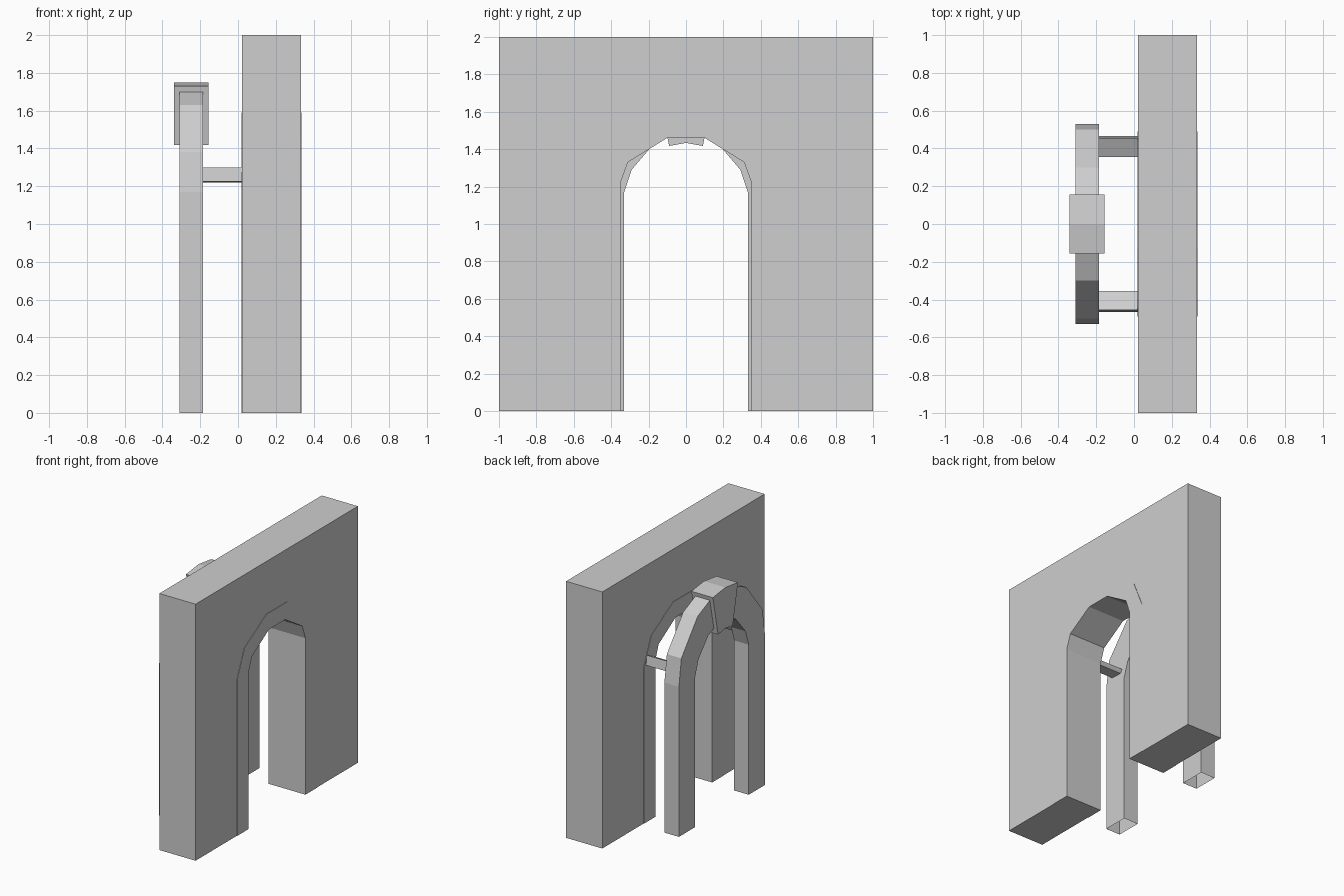
import bpy
import bmesh

cube = bpy.data.objects.get("Cube")
if cube:
    bpy.data.objects.remove(cube, do_unlink=True)

# One plain stone colour
stone = bpy.data.materials.new("stone_grey")
stone.use_nodes = True
colour = (0.62, 0.62, 0.62, 1)
stone.diffuse_color = colour
stone.node_tree.nodes["Principled BSDF"].inputs["Base Color"].default_value = colour


def mirrored(half):
    """Complete a half profile listed from the +y side up to the middle."""
    return half + [(-y, z) for y, z in reversed(half) if y != 0]


def extrude_profile(name, profile, x0, x1, open_bottom=False):
    """Extrude a closed (y, z) profile along x."""
    bm = bmesh.new()
    face = bm.faces.new([bm.verts.new((x0, y, z)) for y, z in profile])
    result = bmesh.ops.extrude_face_region(bm, geom=[face], use_keep_orig=True)
    for v in result["geom"]:
        if isinstance(v, bmesh.types.BMVert):
            v.co.x = x1
    bmesh.ops.recalc_face_normals(bm, faces=bm.faces)
    if open_bottom:
        feet = [f for f in bm.faces if all(v.co.z < 0.001 for v in f.verts)]
        bmesh.ops.delete(bm, geom=feet, context="FACES_ONLY")
    mesh = bpy.data.meshes.new(name)
    bm.to_mesh(mesh)
    bm.free()
    mesh.materials.append(stone)
    obj = bpy.data.objects.new(name, mesh)
    bpy.context.collection.objects.link(obj)
    return obj


def arch(name, outer, inner, x0, x1, open_bottom=False):
    """Arch band between two half profiles."""
    outline = mirrored(outer) + list(reversed(mirrored(inner)))
    return extrude_profile(name, outline, x0, x1, open_bottom)


# Wall with an arched doorway and its thin lining
wall_edge = [(1, 0), (1, 2)]
lining_outer = [(0.49, 0), (0.49, 1.22), (0.40, 1.43), (0.13, 1.59)]
lining_inner = [(0.35, 0), (0.35, 1.22), (0.31, 1.33), (0.10, 1.46)]
arch("wall", wall_edge, lining_outer, 0.022, 0.334)
arch("doorway_lining", lining_outer, lining_inner, 0.019, 0.337)

# Free-standing arch frame beside the wall, hollow at the feet
frame_outer = [(0.53, 0), (0.53, 1.17), (0.50, 1.38), (0.30, 1.63), (0.10, 1.72)]
frame_inner = [(0.33, 0), (0.33, 1.17), (0.29, 1.29), (0.17, 1.43), (0.08, 1.47)]
arch("arch_frame", frame_outer, frame_inner, -0.31, -0.185, open_bottom=True)

# Wedge-shaped keystone over the frame
keystone_top = mirrored([(0.155, 1.73), (0, 1.75)])
keystone_bottom = mirrored([(0.09, 1.417), (0, 1.433)])
extrude_profile("keystone", keystone_top + keystone_bottom[::-1], -0.34, -0.155)

# Braces tying the frame to the wall
brace = [(0.455, 1.30), (0.465, 1.225), (0.37, 1.22), (0.355, 1.25)]
for side, label in ((1, "back"), (-1, "front")):
    profile = [(side * y, z) for y, z in brace]
    extrude_profile(label + "_brace", profile, -0.20, 0.03)
